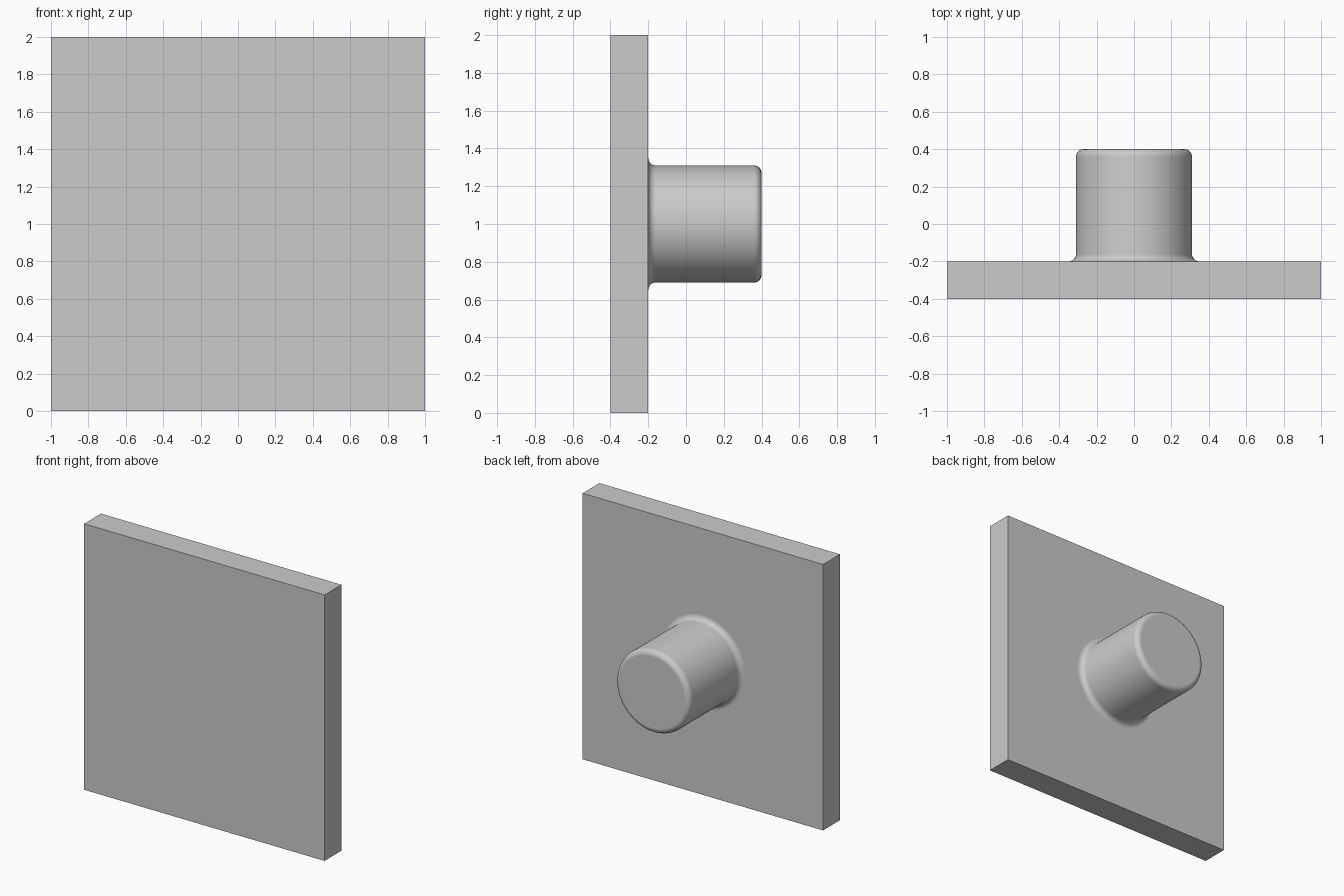
import bpy
import bmesh
from math import cos, sin, pi, radians
from mathutils import Matrix

cube = bpy.data.objects.get("Cube")
if cube:
    bpy.data.objects.remove(cube, do_unlink=True)

GREY = (0.6, 0.6, 0.6, 1)
grey = bpy.data.materials.new("plain grey")
grey.use_nodes = True
grey.diffuse_color = GREY
grey.node_tree.nodes["Principled BSDF"].inputs["Base Color"].default_value = GREY


def add_object(name, bm):
    bmesh.ops.recalc_face_normals(bm, faces=bm.faces[:])
    mesh = bpy.data.meshes.new(name)
    bm.to_mesh(mesh)
    bm.free()
    mesh.materials.append(grey)
    obj = bpy.data.objects.new(name, mesh)
    bpy.context.collection.objects.link(obj)
    return obj


def arc(radius_at, y_at, r, start, end, steps=8):
    """Quarter-round profile points as (radius, y)."""
    angles = [start + (end - start) * i / steps for i in range(steps + 1)]
    return [(radius_at + r * cos(a), y_at + r * sin(a)) for a in angles]


# Square upright plate
bm = bmesh.new()
bmesh.ops.create_cube(bm, size=1, matrix=Matrix.Translation((0, -0.3, 1)) @ Matrix.Diagonal((2, 0.2, 2, 1)))
add_object("plate", bm)

# Round stud on the back: flared fillet at the plate, rounded rim at the end
RADIUS, ROUND, BASE, END = 0.31, 0.04, -0.2, 0.4
profile = arc(RADIUS + ROUND, BASE + ROUND, ROUND, -pi / 2, -pi)
profile += arc(RADIUS - ROUND, END - ROUND, ROUND, 0, pi / 2)

SIDES = 96
bm = bmesh.new()
rings = [[bm.verts.new((r * cos(2 * pi * i / SIDES), y, 1 + r * sin(2 * pi * i / SIDES)))
          for i in range(SIDES)] for r, y in profile]
for low, high in zip(rings, rings[1:]):
    for i in range(SIDES):
        j = (i + 1) % SIDES
        bm.faces.new((low[i], low[j], high[j], high[i]))
bm.faces.new(rings[-1])
stud = add_object("stud", bm)

# Smooth the stud's rounded surfaces, keeping its end cap flat
bpy.ops.object.select_all(action="DESELECT")
stud.select_set(True)
bpy.context.view_layer.objects.active = stud
bpy.ops.object.shade_smooth_by_angle(angle=radians(30))
for face in stud.data.polygons:
    if len(face.vertices) > 4:
        face.use_smooth = False
